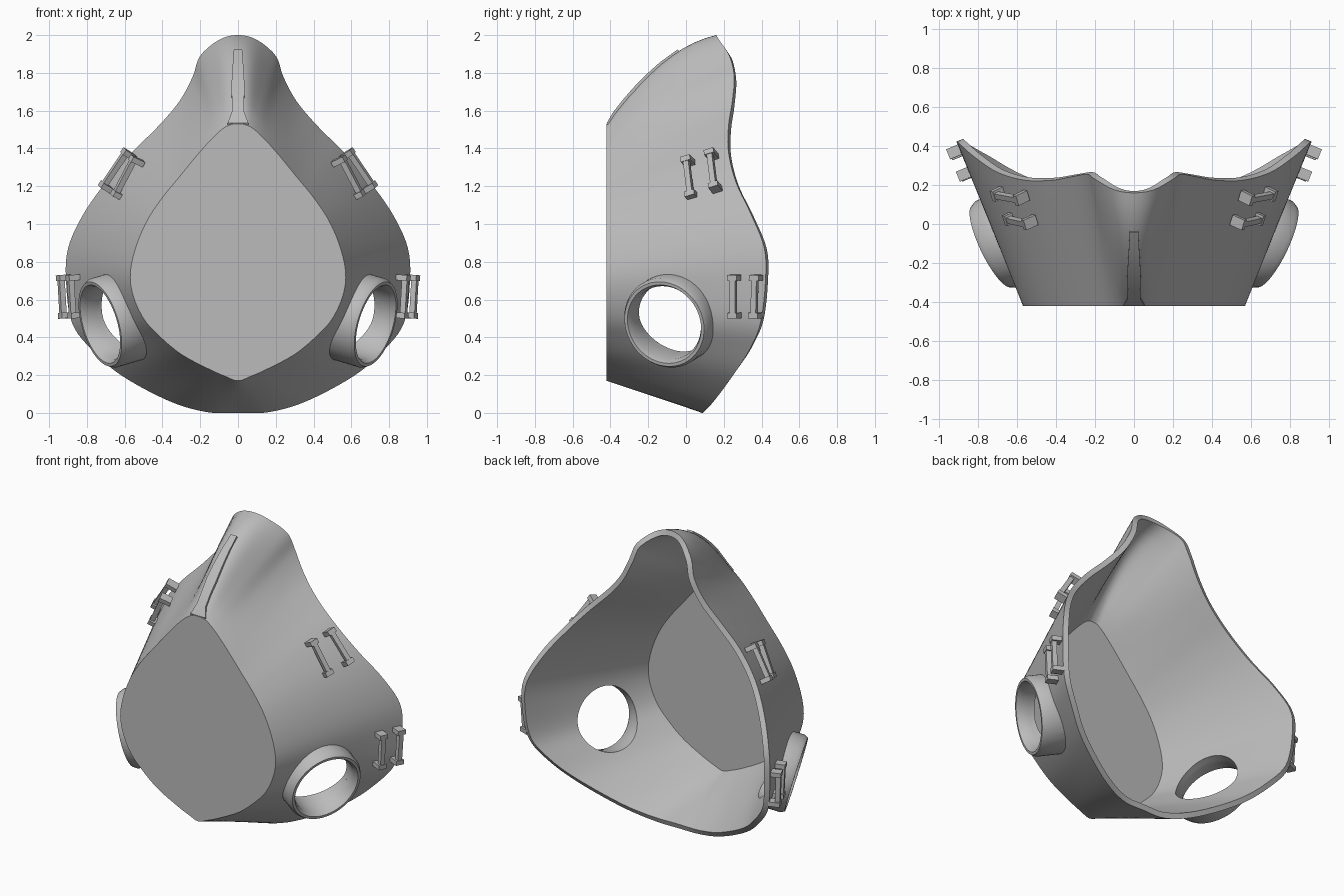
import bpy, bmesh, math
from mathutils import Vector, Matrix

cube = bpy.data.objects.get("Cube")
if cube:
    bpy.data.objects.remove(cube)

grey = bpy.data.materials.new("mid grey")
grey.use_nodes = True
grey.diffuse_color = (0.5, 0.5, 0.5, 1)
grey.node_tree.nodes["Principled BSDF"].inputs["Base Color"].default_value = (0.5, 0.5, 0.5, 1)


def make_object(name, bm):
    bmesh.ops.recalc_face_normals(bm, faces=bm.faces)
    mesh = bpy.data.meshes.new(name)
    bm.to_mesh(mesh)
    bm.free()
    mesh.materials.append(grey)
    obj = bpy.data.objects.new(name, mesh)
    bpy.context.collection.objects.link(obj)
    return obj


def activate(obj):
    bpy.ops.object.select_all(action='DESELECT')
    obj.select_set(True)
    bpy.context.view_layer.objects.active = obj


def smooth(obj, angle=30):
    activate(obj)
    bpy.ops.object.shade_smooth_by_angle(angle=math.radians(angle))


def cut(obj, cutter):
    mod = obj.modifiers.new("cut", 'BOOLEAN')
    mod.operation = 'DIFFERENCE'
    mod.solver = 'EXACT'
    mod.object = cutter
    activate(obj)
    bpy.ops.object.modifier_apply(modifier=mod.name)


# Half outline, top to bottom: front x, front z, rim x, rim y, rim z, bulge
FRONT_Y = -0.42
HALF = [
    (0, 1.53, 0, .16, 2.0, .085), (.04, 1.525, .1, .175, 1.975, .07),
    (.08, 1.505, .2, .23, 1.89, .02), (.14, 1.45, .24, .255, 1.78, 0),
    (.22, 1.36, .31, .245, 1.65, 0), (.31, 1.25, .42, .225, 1.52, 0),
    (.4, 1.14, .56, .225, 1.38, 0), (.48, 1.02, .7, .265, 1.22, 0),
    (.54, .88, .82, .345, 1.05, 0), (.57, .74, .9, .415, .87, 0),
    (.555, .62, .91, .42, .69, 0), (.5, .5, .88, .395, .48, 0),
    (.42, .41, .78, .34, .34, 0), (.3, .31, .62, .25, .2, 0),
    (.15, .23, .37, .15, .065, 0), (.07, .195, .17, .095, .005, 0),
    (0, .17, 0, .09, 0, 0)]


def closed_spline(points, steps):
    out, n = [], len(points)
    for i in range(n):
        a, b, c, d = (points[(i + k) % n] for k in (-1, 0, 1, 2))
        for s in range(steps):
            t = s / steps
            out.append([q + t / 2 * (r - p + t * (2 * p - 5 * q + 4 * r - w + t * (3 * (q - r) + w - p)))
                        for p, q, r, w in zip(a, b, c, d)])
    return out


mirrored = [(-p[0], p[1], -p[2], *p[3:]) for p in HALF[-2:0:-1]]
outline = closed_spline(HALF + mirrored, 5)


def loft_point(spoke, t):
    fx, fz, rx, ry, rz, bulge = spoke
    p = Vector((fx, FRONT_Y, fz)).lerp(Vector((rx, ry, rz)), t)
    p.z += bulge * 4 * t * (1 - t)
    return p


# Body loft from the flat front to the curved rim
def body_bmesh():
    bm = bmesh.new()
    rows = 10
    rings = [[bm.verts.new(loft_point(s, r / rows)) for s in outline] for r in range(rows + 1)]
    n = len(outline)
    for lower, upper in zip(rings, rings[1:]):
        for i in range(n):
            j = (i + 1) % n
            bm.faces.new((lower[i], lower[j], upper[j], upper[i]))
    bm.faces.new(rings[0])
    hub = bm.verts.new((0, .2, .9))
    for i in range(n):
        bm.faces.new((rings[-1][i], rings[-1][(i + 1) % n], hub))
    bmesh.ops.recalc_face_normals(bm, faces=bm.faces)
    return bm, hub


solid_bm, _ = body_bmesh()
body_solid = make_object("body_cutter", solid_bm)

shell_bm, hub = body_bmesh()
bmesh.ops.delete(shell_bm, geom=[hub], context='VERTS')
mesh = bpy.data.meshes.new("mask_shell")
shell_bm.to_mesh(mesh)
shell_bm.free()
mesh.materials.append(grey)
shell = bpy.data.objects.new("mask_shell", mesh)
bpy.context.collection.objects.link(shell)
wall = shell.modifiers.new("wall", 'SOLIDIFY')
wall.thickness = 0.035
wall.offset = -1
wall.use_even_offset = True
activate(shell)
bpy.ops.object.modifier_apply(modifier="wall")


# Turned shape around an axis
def lathe(name, profile, origin, axis, closed=True):
    bm = bmesh.new()
    turn = Matrix.Translation(origin) @ axis.to_track_quat('Z', 'Y').to_matrix().to_4x4()
    seg = 64
    rings = []
    for k in range(seg):
        a = math.tau * k / seg
        rings.append([bm.verts.new(turn @ Vector((r * math.cos(a), r * math.sin(a), h))) for r, h in profile])
    m = len(profile)
    for k in range(seg):
        a, b = rings[k], rings[(k + 1) % seg]
        for i in range(m if closed else m - 1):
            j = (i + 1) % m
            bm.faces.new((a[i], b[i], b[j], a[j]))
    if not closed:
        bm.faces.new([r[0] for r in rings])
        bm.faces.new([r[-1] for r in rings])
    return make_object(name, bm)


# Round filter ports, one on each side
RING = [(.2, -.25), (.245, -.25), (.245, -.025), (.232, 0), (.215, 0), (.2, -.03)]
for side, label in ((1, "left"), (-1, "right")):
    centre = Vector((.73 * side, -.115, .47))
    axis = Vector((.87 * side, -.42, -.26)).normalized()
    port = lathe(label + "_port_ring", RING, centre, axis)
    cut(port, body_solid)
    smooth(port)
    drill = lathe("drill", [(.2, -.32), (.2, .1)], centre, axis, closed=False)
    cut(shell, drill)
    bpy.data.objects.remove(drill)
bpy.data.objects.remove(body_solid)
smooth(shell)


# Box between two points, with a given outward direction
def add_bar(bm, a, b, out, width, depth):
    along = (b - a).normalized()
    across = along.cross(out).normalized()
    out = across.cross(along)
    frame = Matrix((across * width, out * depth, b - a)).transposed().to_4x4()
    frame.translation = (a + b) / 2
    bmesh.ops.create_cube(bm, size=1, matrix=frame)


# Strap loops: a bar held off the shell by two feet
LOOPS = {
    "upper_rear": ((.72, .15, 1.19), (.585, .125, 1.39), (.22, .685, .2)),
    "upper_front": ((.655, .025, 1.145), (.545, .0, 1.355), (.22, .685, .2)),
    "lower_rear": ((.925, .36, .5), (.938, .365, .73), (.35, .84, .07)),
    "lower_front": ((.875, .25, .5), (.888, .25, .73), (.35, .84, .07))}
for side, label in ((1, "left"), (-1, "right")):
    flip = Vector((side, 1, 1))
    for place, (a, b, spoke) in LOOPS.items():
        a, b, spoke = (Vector(v) * flip for v in (a, b, spoke))
        out = spoke.cross(b - a).normalized()
        if out.x * side < 0:
            out = -out
        bm = bmesh.new()
        add_bar(bm, a, b, out, .03, .03)
        step = (b - a).normalized() * .015
        for end in (a + step, b - step):
            add_bar(bm, end - out * .055, end + out * .018, step, .055, .03)
        make_object(label + "_" + place + "_strap_loop", bm)


# Nose ridge: flat strip tapering up the centre line
bm = bmesh.new()
sections = []
for t, w in ((0, .055), (.07, .033), (.16, .032), (.25, .035), (.36, .032), (.5, .027), (.66, .022)):
    p = loft_point(HALF[0], t)
    lift = Vector((0, -.006, .008)) if t else Vector((0, 0, .004))
    sections.append([bm.verts.new(p + v) for v in (
        Vector((-w, 0, 0)) + lift, Vector((w, 0, 0)) + lift,
        Vector((w, .012, -.025)), Vector((-w, .012, -.025)))])
for a, b in zip(sections, sections[1:]):
    for i in range(4):
        j = (i + 1) % 4
        bm.faces.new((a[i], a[j], b[j], b[i]))
bm.faces.new(sections[0])
bm.faces.new(sections[-1])
smooth(make_object("nose_ridge", bm))
